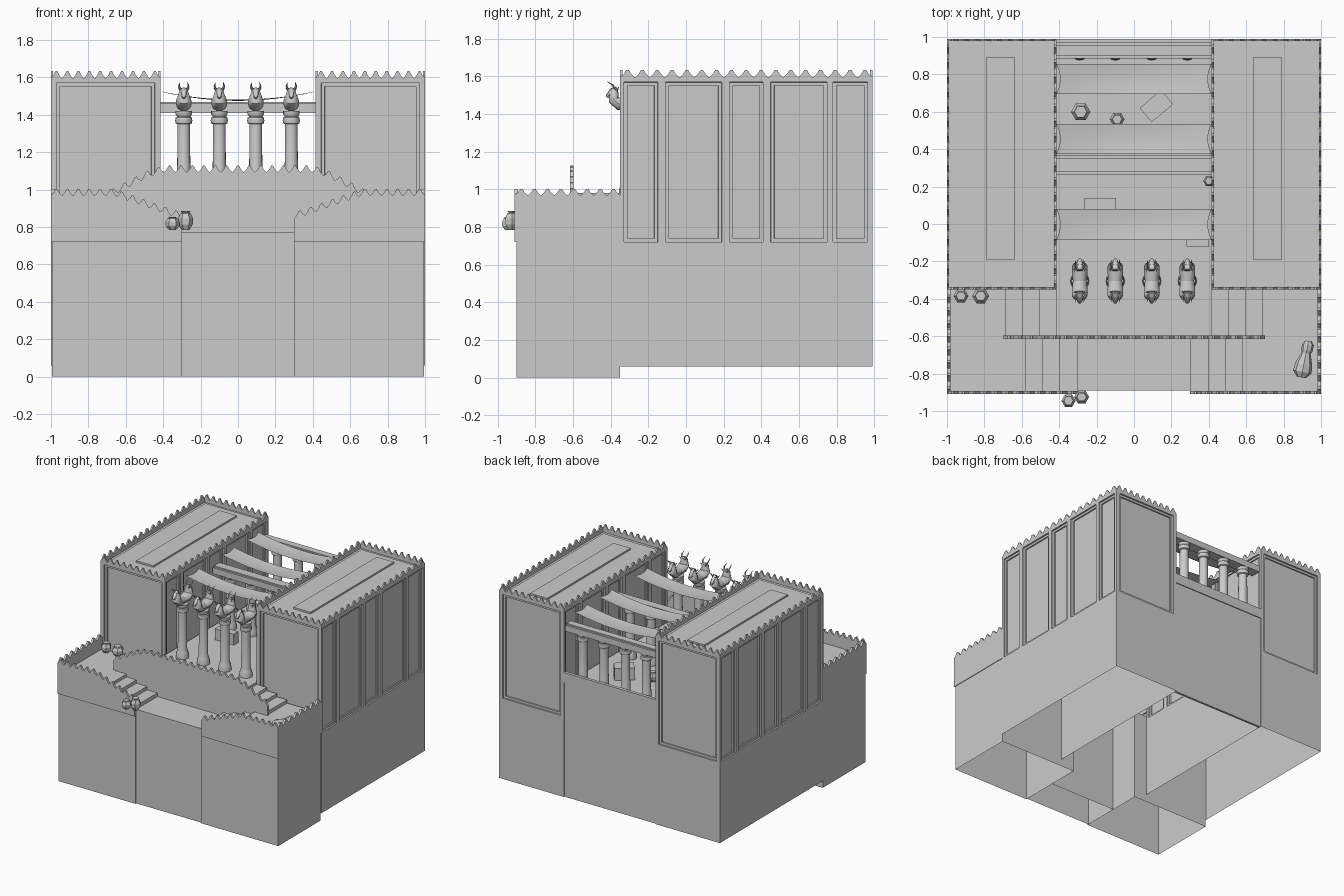
import bpy, bmesh, math
from mathutils import Vector, Matrix

if "Cube" in bpy.data.objects:
    bpy.data.objects.remove(bpy.data.objects["Cube"])


def finish(bm, name, smooth=False, fix=True):
    if fix:
        bmesh.ops.recalc_face_normals(bm, faces=bm.faces[:])
    me = bpy.data.meshes.new(name)
    bm.to_mesh(me)
    bm.free()
    ob = bpy.data.objects.new(name, me)
    bpy.context.collection.objects.link(ob)
    if smooth:
        bpy.ops.object.select_all(action='DESELECT')
        ob.select_set(True)
        bpy.context.view_layer.objects.active = ob
        bpy.ops.object.shade_smooth_by_angle(angle=math.radians(40))
    return ob


def box(name, x0, x1, y0, y1, z0, z1, skip=(), rot=0):
    """Box; skip may hold 'bottom' and/or 'top' for open shells."""
    bm = bmesh.new()
    m = (Matrix.Translation(((x0 + x1) / 2, (y0 + y1) / 2, (z0 + z1) / 2)) @ Matrix.Rotation(rot, 4, 'Z')
         @ Matrix.Diagonal((abs(x1 - x0), y1 - y0, z1 - z0, 1)))
    bmesh.ops.create_cube(bm, size=1, matrix=m)
    bm.normal_update()
    kill = [f for f in bm.faces if ('bottom' in skip and f.normal.z < -.9) or ('top' in skip and f.normal.z > .9)]
    bmesh.ops.delete(bm, geom=kill, context='FACES')
    return finish(bm, name, fix=False)


def tube(bm, pts, n=8):
    """Loft ellipses (centre, side radius, other radius) along a path."""
    rings = []
    for i, (p, a, b) in enumerate(pts):
        p = Vector(p)
        t = Vector(pts[min(i + 1, len(pts) - 1)][0]) - Vector(pts[max(i - 1, 0)][0])
        side = Vector((1, 0, 0))
        side = (side - t.normalized() * side.dot(t.normalized())).normalized()
        up = t.normalized().cross(side)
        rings.append([bm.verts.new(p + side * a * math.cos(k * math.tau / n) + up * b * math.sin(k * math.tau / n))
                      for k in range(n)])
    for r, q in zip(rings, rings[1:]):
        for k in range(n):
            bm.faces.new((r[k], r[(k + 1) % n], q[(k + 1) % n], q[k]))
    bm.faces.new(rings[0][::-1])
    bm.faces.new(rings[-1])


def lathe(name, x, y, prof, n, smooth=False):
    bm = bmesh.new()
    tube(bm, [((x, y, z), r, r) for r, z in prof], n)
    return finish(bm, name, smooth)


def lerp(prof, u):
    for (a, h), (b, k) in zip(prof, prof[1:]):
        if u <= b:
            return h + (k - h) * (u - a) / (b - a)
    return prof[-1][1]


def toothed_wall(name, axis, pos, thick, u0, u1, z0, prof, count, height):
    """Thin wall whose top follows prof and carries pointed merlons."""
    line = [(u0, z0)]
    step = (u1 - u0) / count
    for i in range(count):
        for f, h in ((0.04, 0), (.27, .5), (.41, 1), (.59, 1), (.73, .5), (.96, 0)):
            u = u0 + (i + f) * step
            line.append((u, lerp(prof, u) + h * height))
    line[1] = (u0, line[1][1])
    line[-1] = (u1, line[-1][1])
    line.append((u1, z0))
    bm = bmesh.new()
    face = bm.faces.new([bm.verts.new((u, pos, z) if axis == 'x' else (pos, u, z)) for u, z in line])
    ext = bmesh.ops.extrude_face_region(bm, geom=[face])
    d = Vector((0, thick, 0)) if axis == 'x' else Vector((thick, 0, 0))
    bmesh.ops.translate(bm, verts=[v for v in ext['geom'] if isinstance(v, bmesh.types.BMVert)], vec=d)
    return finish(bm, name)


def tower(s):
    """Tower shell, open below, with stepped recessed panels on each wall."""
    bm = bmesh.new()
    lo, hi, y0, y1 = .415, 1.0, -.35, .99
    panels = [(-.33, -.15), (-.11, .19), (.23, .41), (.45, .75), (.78, .965)]
    walls = [(lambda u, z: (s * lo, u, z), y0, y1, panels), (lambda u, z: (s * hi, u, z), y0, y1, panels),
             (lambda u, z: (s * u, y0, z), lo, hi, [(.445, .97)]),
             (lambda u, z: (s * u, y1, z), lo, hi, [(.445, .97)])]
    inset = []
    mid = Vector((s * .7, .32, 0))
    for put, a, b, pans in walls:
        us = [a] + [v for p in pans for v in p] + [b]
        zs = [.06, .72, 1.57, 1.585]
        for i in range(len(us) - 1):
            for j in range(3):
                q = [Vector(put(*c)) for c in ((us[i], zs[j]), (us[i + 1], zs[j]),
                                               (us[i + 1], zs[j + 1]), (us[i], zs[j + 1]))]
                nrm = (q[1] - q[0]).cross(q[2] - q[0])
                wall_mid = Vector(put((a + b) / 2, 0))
                if nrm.dot(wall_mid - mid) < 0:
                    q.reverse()
                f = bm.faces.new([bm.verts.new(v) for v in q])
                if j == 1 and i % 2 == 1:
                    inset.append(f)
    bm.normal_update()
    for th, dep in ((.001, -.012), (.025, 0), (.001, -.01)):
        bmesh.ops.inset_individual(bm, faces=inset, thickness=th, depth=dep)
    bm.faces.new([bm.verts.new((s * x, y, 1.57)) for x, y in ((lo, y0), (hi, y0), (hi, y1), (lo, y1))][::s])
    bmesh.ops.remove_doubles(bm, verts=bm.verts[:], dist=.0001)
    finish(bm, 'tower', fix=False)
    # roof border, raised roof strip and merlons
    box('roof_bed', s * .45, s * .965, -.31, .955, 1.57, 1.576)
    box('roof_strip', s * .635, s * .79, -.19, .89, 1.57, 1.59)
    flat = [(-2, 1.597), (2, 1.597)]
    for x in (.415, .988):
        toothed_wall('tower_merlons_side', 'y', s * x, s * .012, y0, y1, 1.57, flat, 17, .037)
    a, b = sorted((s * lo, s * hi))
    for y in (y0, y1 - .012):
        toothed_wall('tower_merlons_end', 'x', y, .012, a, b, 1.57, flat, 10, .037)


for s in (-1, 1):
    tower(s)
    # lower front block, terrace and both flights of steps
    box('front_block', s * .3, s * .995, -.90, -.35, 0, .74, ('top', 'bottom'))
    box('terrace', s * .58, s * .995, -.90, -.35, .72, .88, ('bottom',))
    for k in range(3):
        box('lower_step', s * (.30 + .095 * k), s * (.395 + .095 * k), -.90, -.6, .72, .80 + .028 * k, ('bottom',))
        box('upper_step', s * (.415 + .092 * k), s * (.507 + .092 * k), -.6, -.35, .86, .96 - .026 * k, ('bottom',))
    # terrace parapets
    low = [(.3, .845), (.42, .885), (.66, .97), (1, .97)]
    prof = low if s > 0 else [(-u, z) for u, z in reversed(low)]
    a, b = sorted((s * .3, s * 1.0))
    toothed_wall('front_parapet', 'x', -.91, .018, a, b, .72, prof, 12, .033)
    toothed_wall('side_parapet', 'y', s * .982, s * .018, -.91, -.35, .72, [(-1, .97), (1, .97)], 8, .033)

# central landing and stair wall
box('landing', -.3, .3, -.89, -.6, 0, .77, ('bottom',))
toothed_wall('stair_wall', 'x', -.615, .018, -.7, .7, .76,
             [(-.7, .955), (-.5, 1.06), (-.4, 1.095), (.4, 1.095), (.5, 1.06), (.7, .955)], 23, .033)

# courtyard floor and rear wall
box('courtyard_floor', -.415, .415, -.6, .975, .9, .98)
box('rear_wall', -.415, .415, .965, .983, .06, 1.0)
box('rear_rim', -.415, .415, .965, .99, 1.0, 1.08)

# columns: front row carries beast capitals, the rest carry beams
shaft = [(.05, .98), (.05, 1.0), (.042, 1.03), (.036, 1.05), (.033, 1.35), (.043, 1.355), (.046, 1.37),
         (.043, 1.385), (.036, 1.39), (.044, 1.405), (.044, 1.42)]
for x in (-.29, -.1, .095, .285):
    for y in (-.305, .315, .925):
        lathe('column', x, y, shaft, 16, True)
    bm = bmesh.new()
    for d in (-1, 1):
        def P(u, z, dx=0):
            return (x + dx, -.305 + d * u, z)
        tube(bm, [(P(-.005, 1.45), .036, .032), (P(.05, 1.455), .042, .036), (P(.078, 1.475), .042, .03),
                  (P(.078, 1.51), .028, .026), (P(.075, 1.535), .02, .018)], 10)
        tube(bm, [(P(.06, 1.53), .02, .018), (P(.085, 1.522), .021, .018), (P(.108, 1.50), .014, .012),
                  (P(.115, 1.49), .008, .008)], 8)
        for e in (-1, 1):
            tube(bm, [(P(.07, 1.53, e * .014), .007, .007), (P(.085, 1.555, e * .026), .005, .005),
                      (P(.115, 1.575, e * .02), .001, .001)], 5)
            tube(bm, [(P(.06, 1.53, e * .016), .008, .006), (P(.052, 1.545, e * .03), .001, .001)], 4)
    finish(bm, 'beast_capital', True)
for y0, y1 in ((.265, .365), (.885, .97)):
    box('beam', -.415, .415, y0, y1, 1.41, 1.46)
    box('beam_cap', -.415, .415, y0 + .015, y1 - .015, 1.46, 1.47)

# sagging cloth awnings
for y0, y1 in ((-.085, .08), (.375, .535), (.695, .855)):
    bm = bmesh.new()
    nx, ny = 16, 6
    rows = []
    for j in range(ny + 1):
        v = 2 * j / ny - 1
        rows.append([])
        for i in range(nx + 1):
            u = 2 * i / nx - 1
            half = .395 + .02 * v * v
            rows[-1].append(bm.verts.new((u * half, (y0 + y1) / 2 + v * (y1 - y0) / 2,
                                          1.475 + .045 * u * u + .006 * v * v)))
    for j in range(ny):
        for i in range(nx):
            bm.faces.new((rows[j][i], rows[j][i + 1], rows[j + 1][i + 1], rows[j + 1][i]))
    finish(bm, 'awning', True, fix=False)

# pots, a fallen jar and crates
for x, y, z, r, h in ((-.35, -.945, .785, .038, .07), (-.28, -.925, .785, .04, .1), (-.925, -.385, .88, .04, .08),
                      (-.82, -.385, .88, .045, .08), (-.285, .6, .98, .052, .09), (-.09, .56, .98, .04, .08),
                      (.4, .23, .98, .03, .07)):
    lathe('pot', x, y, [(r * .5, z), (r * .95, z + h * .3), (r, z + h * .6), (r * .7, z + h * .88),
                        (r * .5, z + h * .92), (r * .65, z + h)], 6)
bm = bmesh.new()
tube(bm, [((.895, -.82, .92), .025, .025), ((.9, -.79, .92), .05, .042), ((.908, -.75, .92), .046, .042),
          ((.92, -.69, .92), .025, .025), ((.925, -.675, .92), .03, .03), ((.93, -.645, .92), .032, .03),
          ((.932, -.625, .92), .018, .018)], 8)
finish(bm, 'fallen_jar')
box('crate_tilted', .045, .195, .58, .68, .98, 1.08, rot=math.radians(40))
box('crate_flat', -.265, -.095, .08, .14, .98, 1.07)
box('crate_small', .28, .4, -.12, -.08, .98, 1.04)
